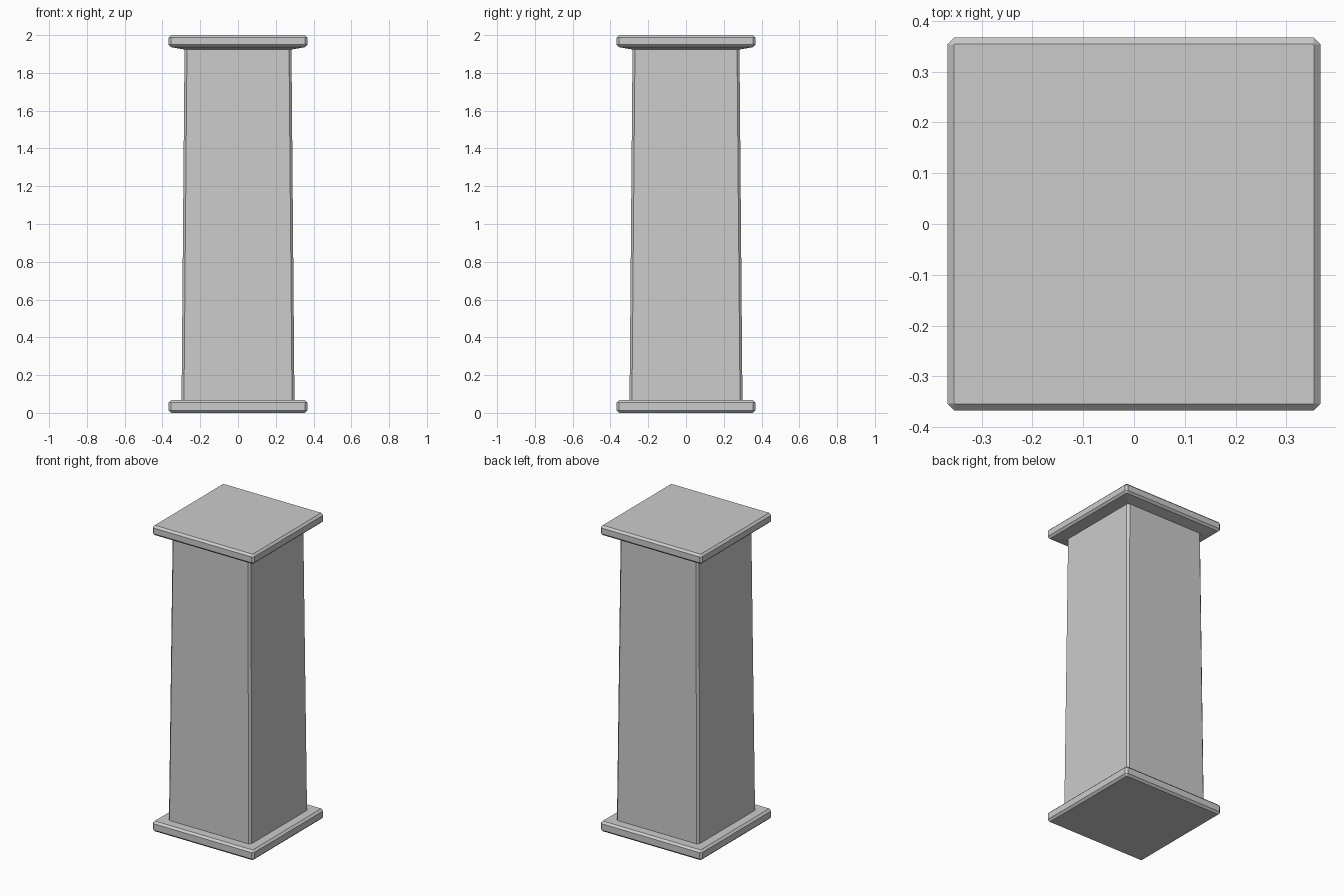
import bpy, bmesh

if "Cube" in bpy.data.objects:
    bpy.data.objects.remove(bpy.data.objects["Cube"])


def loft(name, rings):
    """Stack of square rings with clipped corners: (z, half width, corner clip)."""
    bm = bmesh.new()
    loops = []
    for z, h, c in rings:
        k = h - c
        pts = [(h, -k), (h, k), (k, h), (-k, h), (-h, k), (-h, -k), (-k, -h), (k, -h)]
        loops.append([bm.verts.new((x, y, z)) for x, y in pts])
    for low, high in zip(loops, loops[1:]):
        for i in range(8):
            j = (i + 1) % 8
            bm.faces.new((low[i], low[j], high[j], high[i]))
    bm.faces.new(loops[0][::-1])
    bm.faces.new(loops[-1])
    mesh = bpy.data.meshes.new(name)
    bm.to_mesh(mesh)
    bm.free()
    obj = bpy.data.objects.new(name, mesh)
    bpy.context.collection.objects.link(obj)
    return obj


HALF, BEV = 0.367, 0.013

# Bevelled base slab
loft("base_slab", [(0, HALF - BEV, 0.001), (BEV, HALF, BEV),
                   (0.067 - BEV, HALF, BEV), (0.067, HALF - BEV, 0.001)])

# Tapered shaft with chamfered corners
loft("shaft", [(0.06, 0.299, 0.013), (1.935, 0.283, 0.013)])

# Cap slab with shallow sloping underside
loft("cap_slab", [(1.924, 0.285, 0.001), (1.936, HALF - BEV, 0.001),
                  (1.936 + BEV, HALF, BEV), (2 - BEV, HALF, BEV),
                  (2, HALF - BEV, 0.001)])
